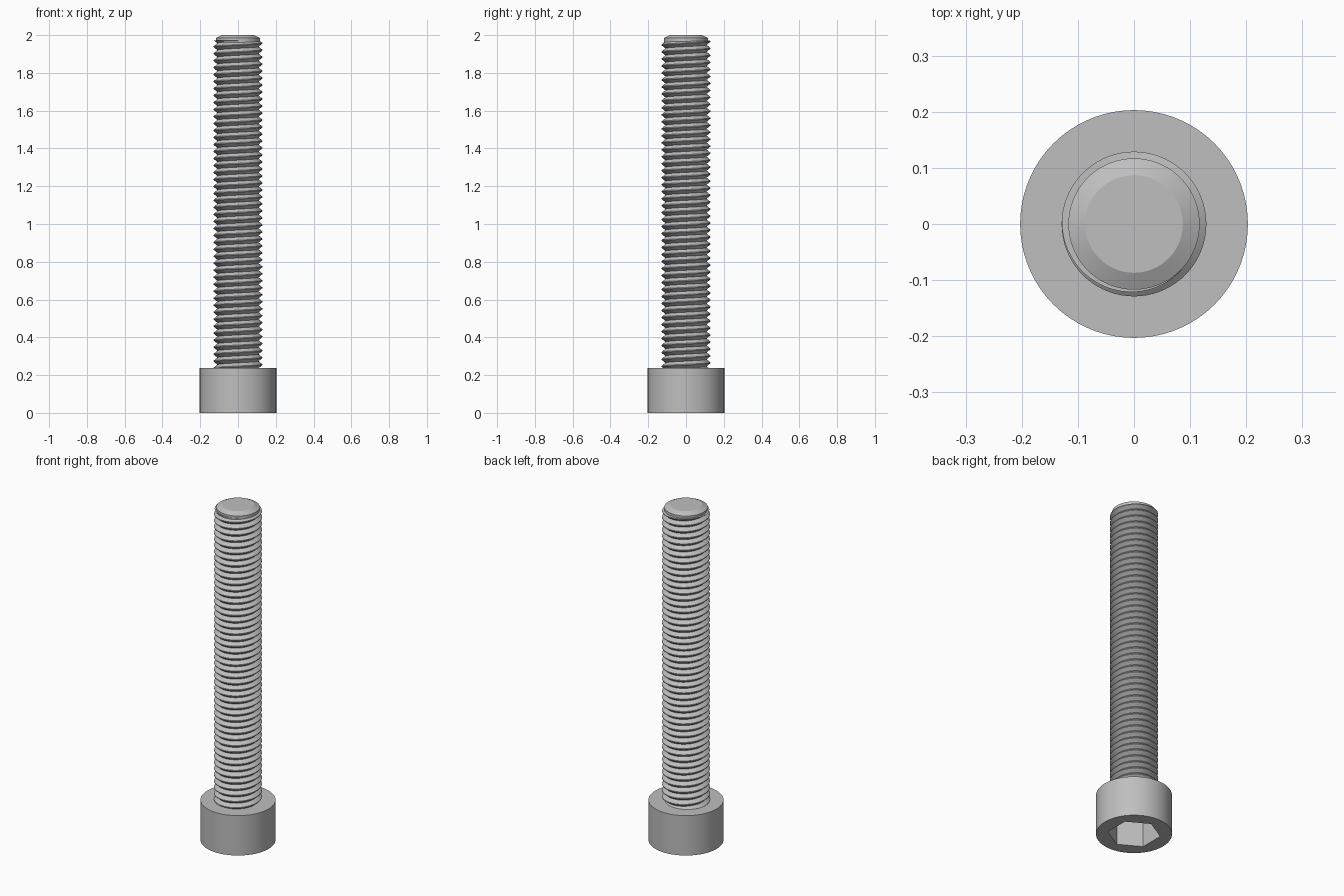
import bpy
import bmesh
from math import cos, sin, pi, radians

if "Cube" in bpy.data.objects:
    bpy.data.objects.remove(bpy.data.objects["Cube"], do_unlink=True)

SEG = 72
HEAD_R, HEAD_H = 0.203, 0.238
SOCKET_R, SOCKET_DEPTH = 0.142, 0.16
ROOT_R, CREST_R, PITCH = 0.109, 0.129, 0.037
TIP_R, TIP_FLAT_R = 0.117, 0.087
THREAD_START, THREAD_END = 0.2, 1.972

steel = bpy.data.materials.new("steel grey")
steel.use_nodes = True
colour = (0.52, 0.52, 0.52, 1)
steel.diffuse_color = colour
steel.node_tree.nodes["Principled BSDF"].inputs["Base Color"].default_value = colour


def finish(obj, name):
    obj.name = name
    obj.data.materials.clear()
    obj.data.materials.append(steel)
    bpy.ops.object.select_all(action="DESELECT")
    obj.select_set(True)
    bpy.context.view_layer.objects.active = obj
    bpy.ops.object.shade_smooth_by_angle(angle=radians(25))


def mesh_object(name, bm):
    bmesh.ops.recalc_face_normals(bm, faces=bm.faces)
    mesh = bpy.data.meshes.new(name)
    bm.to_mesh(mesh)
    bm.free()
    obj = bpy.data.objects.new(name, mesh)
    bpy.context.collection.objects.link(obj)
    return obj


# Cylindrical head with a hexagonal socket cut in its underside
bpy.ops.mesh.primitive_cylinder_add(vertices=SEG, radius=HEAD_R, depth=HEAD_H,
                                    location=(0, 0, HEAD_H / 2))
head = bpy.context.object
bpy.ops.mesh.primitive_cylinder_add(vertices=6, radius=SOCKET_R, depth=2 * SOCKET_DEPTH)
cutter = bpy.context.object
cutter.hide_render = True
cut = head.modifiers.new("socket", "BOOLEAN")
cut.operation = "DIFFERENCE"
cut.solver = "EXACT"
cut.object = cutter
bpy.context.view_layer.objects.active = head
bpy.ops.object.modifier_apply(modifier="socket")
bpy.data.objects.remove(cutter, do_unlink=True)
finish(head, "socket_head")

# Helical thread: a tooth profile swept round the shaft, fading out at the tip
profile = [(0, ROOT_R), (0.44, CREST_R), (0.56, CREST_R)]
steps = int((THREAD_END - THREAD_START) / PITCH * SEG)
bm = bmesh.new()
strands = []
for rise, radius in profile:
    strand = []
    for i in range(steps + SEG + 1):
        angle = 2 * pi * i / SEG
        z = min(THREAD_START + (i / SEG + rise) * PITCH, THREAD_END)
        fade = min(1, max(0, (steps - i) / (SEG * 0.4)))
        r = TIP_R + (radius - TIP_R) * fade if radius > TIP_R else radius
        strand.append(bm.verts.new((r * cos(angle), r * sin(angle), z)))
    strands.append(strand)
for i in range(steps):
    rows = [s[i:i + 2] for s in strands] + [strands[0][i + SEG:i + SEG + 2]]
    for low, high in zip(rows, rows[1:]):
        bm.faces.new((low[0], low[1], high[1], high[0]))
loose = [v for v in bm.verts if not v.link_faces]
bmesh.ops.delete(bm, geom=loose, context="VERTS")
bmesh.ops.remove_doubles(bm, verts=bm.verts, dist=0.00001)
bmesh.ops.dissolve_degenerate(bm, edges=bm.edges, dist=0.00001)
finish(mesh_object("thread", bm), "thread")

# Chamfered tip
bm = bmesh.new()
rings = []
for r, z in [(TIP_R, 1.962), (TIP_R, 1.985), (TIP_FLAT_R, 2.0)]:
    rings.append([bm.verts.new((r * cos(2 * pi * i / SEG), r * sin(2 * pi * i / SEG), z))
                  for i in range(SEG)])
for low, high in zip(rings, rings[1:]):
    for i in range(SEG):
        j = (i + 1) % SEG
        bm.faces.new((low[i], low[j], high[j], high[i]))
bm.faces.new(rings[0])
bm.faces.new(rings[-1])
finish(mesh_object("chamfered_tip", bm), "chamfered_tip")
